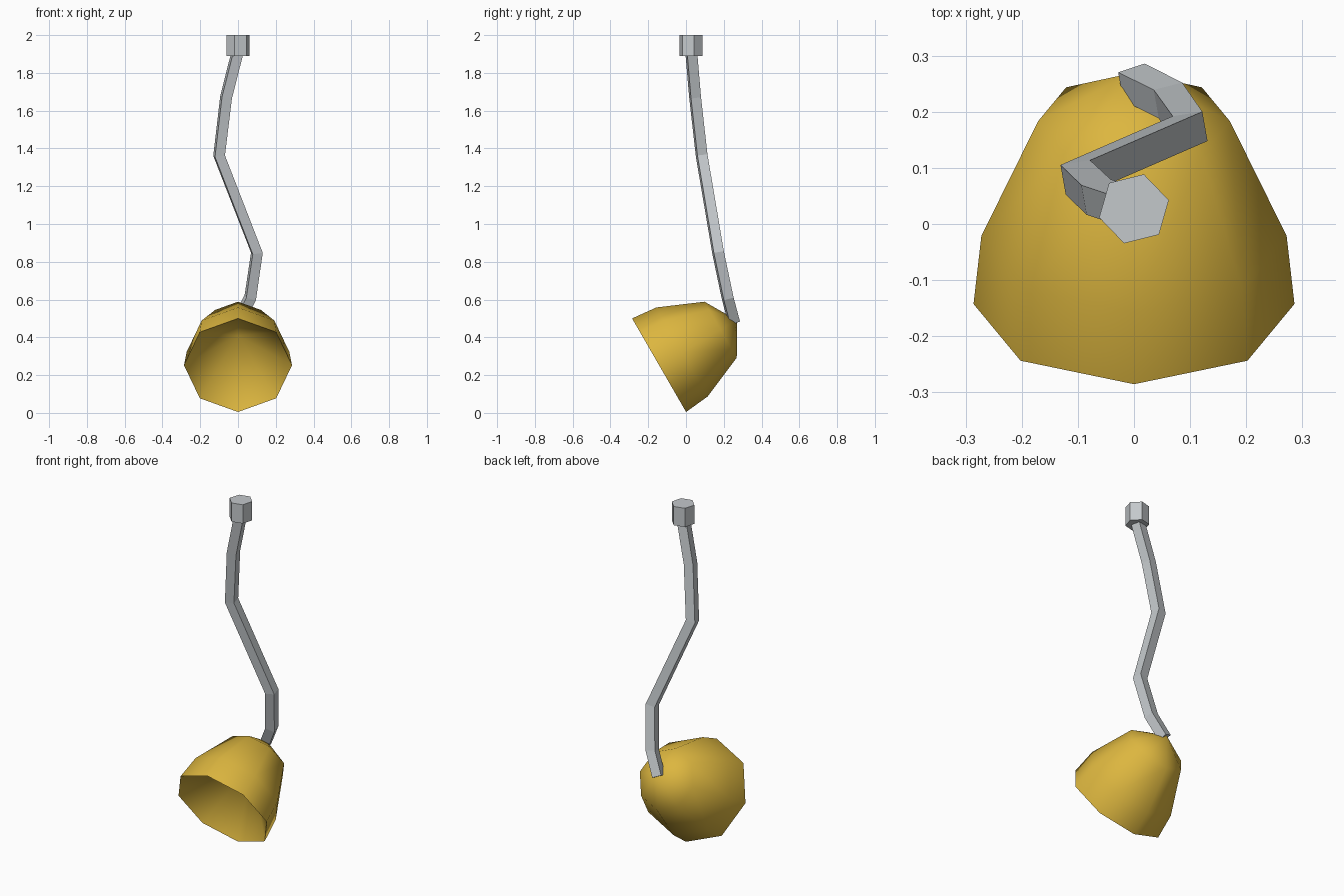
import bpy, bmesh, math
from mathutils import Vector

if "Cube" in bpy.data.objects:
    bpy.data.objects.remove(bpy.data.objects["Cube"])


def material(name, rgb):
    m = bpy.data.materials.new(name)
    m.diffuse_color = (*rgb, 1)
    m.use_nodes = True
    m.node_tree.nodes["Principled BSDF"].inputs["Base Color"].default_value = m.diffuse_color
    return m


yellow = material("yellow_enamel", (0.72, 0.47, 0.05))
grey = material("grey_metal", (0.55, 0.58, 0.60))


def make_object(name, bm, mat):
    bmesh.ops.recalc_face_normals(bm, faces=bm.faces)
    me = bpy.data.meshes.new(name)
    bm.to_mesh(me)
    bm.free()
    me.materials.append(mat)
    ob = bpy.data.objects.new(name, me)
    bpy.context.collection.objects.link(ob)
    return ob


def bridge(bm, a, b):
    n = len(a)
    for i in range(n):
        j = (i + 1) % n
        bm.faces.new((a[i], a[j], b[j], b[i]))


def fan(bm, ring, tip):
    for i in range(len(ring)):
        bm.faces.new((ring[i], ring[(i + 1) % len(ring)], tip))


# Lamp shade: eight-sided bell tilted up and back, with a conical inside
centre = Vector((0, -0.1425, 0.2525))
tilt = math.radians(30)
axis = Vector((0, math.cos(tilt), math.sin(tilt)))
up = Vector((0, -math.sin(tilt), math.cos(tilt)))
side = Vector((1, 0, 0))
bm = bmesh.new()
rings = []
for depth, radius in ((0, 0.286), (0.14, 0.272), (0.376, 0.171)):
    rings.append([bm.verts.new(centre + axis * depth + radius *
                  (side * math.sin(k * math.pi / 4) + up * math.cos(k * math.pi / 4)))
                  for k in range(8)])
bridge(bm, rings[0], rings[1])
bridge(bm, rings[1], rings[2])
fan(bm, rings[2], bm.verts.new(centre + axis * 0.476))
fan(bm, rings[0], bm.verts.new(centre + axis * 0.315))
shade = make_object("lamp_shade", bm, yellow)
bpy.context.view_layer.objects.active = shade
shade.select_set(True)
bpy.ops.object.shade_smooth_by_angle(angle=math.radians(80))

# Bent cord: square section swept along a zigzag path
path = [Vector(p) for p in ((0, 0.253, 0.485), (0.065, 0.220, 0.61), (0.10, 0.170, 0.848),
                            (-0.10, 0.083, 1.362), (-0.063, 0.048, 1.672), (0, 0.027, 1.92))]
half = 0.027
across = Vector((math.cos(math.radians(10)), math.sin(math.radians(10)), 0))
bm = bmesh.new()
rings = []
for i, p in enumerate(path):
    t = Vector()
    if i > 0:
        t += (p - path[i - 1]).normalized()
    if i < len(path) - 1:
        t += (path[i + 1] - p).normalized()
    t.normalize()
    u = (across - t * across.dot(t)).normalized()
    v = t.cross(u)
    rings.append([bm.verts.new(p + half * (u * a + v * b))
                  for a, b in ((-1, -1), (1, -1), (1, 1), (-1, 1))])
for a, b in zip(rings, rings[1:]):
    bridge(bm, a, b)
bm.faces.new(rings[0])
bm.faces.new(rings[-1])
make_object("cord", bm, grey)

# Hexagonal ceiling cap
bm = bmesh.new()
bottom, top = [[bm.verts.new((0.064 * math.cos(math.radians(14 + 60 * k)),
                              0.027 + 0.064 * math.sin(math.radians(14 + 60 * k)), z))
                for k in range(6)] for z in (1.89, 2.0)]
bridge(bm, bottom, top)
bm.faces.new(bottom)
bm.faces.new(top)
make_object("ceiling_cap", bm, grey)
